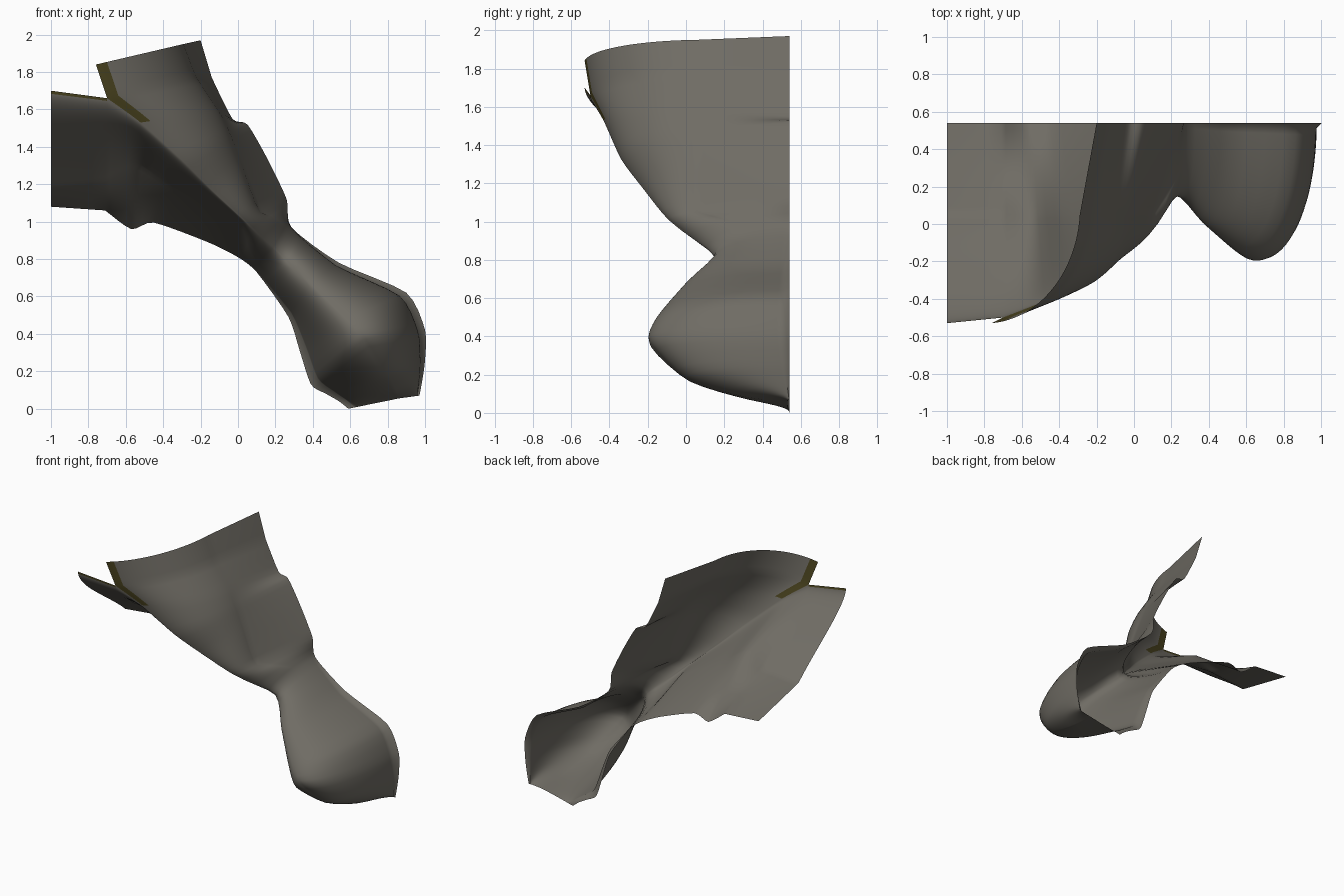
import bpy, bmesh, math
from mathutils import Vector

if "Cube" in bpy.data.objects:
    bpy.data.objects.remove(bpy.data.objects["Cube"])

CUT = 0.54          # flat open side of the half shell
SUB, N, M = 4, 36, 12  # steps between stations, steps per section, steps up to the fold
NECK = 6            # station index of the narrow neck

# top and bottom edge on the cut plane (x, z), from flared rim to bulb tip
TOP = [(-.20, 1.97), (-.14, 1.77), (-.03, 1.55), (.05, 1.52), (.155, 1.34), (.26, 1.12),
       (.285, .97), (.54, .78), (.90, .62), (1.0, .42), (1.0, .26), (.985, .15), (.97, .07)]
BOTTOM = [(-1, 1.08), (-.71, 1.06), (-.57, .96), (-.45, .995), (-.16, .89), (.0, .81),
          (.10, .73), (.27, .49), (.33, .31), (.39, .13), (.47, .08), (.54, .04), (.59, .0)]
# crest that bulges toward the front (x, y, z)
CREST = [(-.76, -.53, 1.84), (-.70, -.50, 1.66), (-.52, -.43, 1.53), (-.30, -.34, 1.33),
         (-.14, -.22, 1.17), (.03, -.09, 1.01), (.23, .15, .82), (.38, .0, .67),
         (.58, -.16, .48), (.67, -.19, .37), (.79, .0, .185), (.84, .28, .09), (.86, .53, .055)]
LOWER_CORNER = (-1, -.53, 1.70)  # crest end of the lower petal, past the slit
# fold lines along each petal, from rim to neck
FOLD_UP = [(-.29, .05, 1.95), (-.22, .05, 1.77), (-.10, .05, 1.59), (-.04, .05, 1.47),
           (.02, .05, 1.31), (.12, .07, 1.05), (.27, .33, .94)]
FOLD_LOW = [(-1, .05, 1.19), (-.71, .05, 1.22), (-.55, .05, 1.31), (-.38, .05, 1.20),
            (-.14, .05, 1.06), (.03, .07, .95), (.12, .33, .75)]


def material(name, rgb):
    m = bpy.data.materials.new(name)
    m.diffuse_color = (*rgb, 1)
    m.use_nodes = True
    m.node_tree.nodes["Principled BSDF"].inputs["Base Color"].default_value = m.diffuse_color
    return m


def smooth_path(pts):
    """Straight first span (rim), then Catmull-Rom through the rest."""
    pts = [Vector(p) if len(p) == 3 else Vector((p[0], CUT, p[1])) for p in pts]
    out = []
    last = len(pts) - 1
    for i in range(last):
        a, b = pts[i], pts[i + 1]
        p, q = pts[max(i - 1, 1)], pts[min(i + 2, last)]
        for k in range(SUB):
            t = k / SUB
            if i == 0:
                out.append(a.lerp(b, t))
                continue
            m0, m1 = (b - p) * .35, (q - a) * .35
            out.append(a * (2*t**3 - 3*t*t + 1) + m0 * (t**3 - 2*t*t + t)
                       + b * (3*t*t - 2*t**3) + m1 * (t**3 - t*t))
    out.append(pts[last])
    return out


def quarter(e, c, t):
    """Quarter ellipse from e (side) to c (front)."""
    s, k = math.sin(t * math.pi / 2), math.cos(t * math.pi / 2)
    return Vector((c.x + (e.x - c.x) * k, e.y + (c.y - e.y) * s, c.z + (e.z - c.z) * k))


def slack(e, c, t, pull):
    """Nearly straight curve from e that turns flat to the front at c."""
    h = Vector((c.x + (e.x - c.x) * pull, c.y, c.z + (e.z - c.z) * pull))
    g = e.lerp(c, .35)
    u = 1 - t
    return e * u**3 + g * (3*u*u*t) + h * (3*u*t*t) + c * t**3


def petal_point(e, f, c, j, upper):
    """Flat panel from edge to fold, then a bowed panel from fold to crest."""
    if j <= M:
        return e.lerp(f, j / M)
    t = (j - M) / (N - M)
    return f.lerp(c, t).lerp(quarter(f, c, t), .9) if upper else slack(f, c, t, .25)


def bulb_point(e, c, j, inset, upper):
    """Round section, stepped in behind the flange of the opening."""
    t = j / N
    p = quarter(e, c, t) if upper else quarter(e, c, t).lerp(slack(e, c, t, .4), .6)
    if j > 0:
        k = 1 - inset * math.cos(t * math.pi / 2)
        p.x, p.z = c.x + (p.x - c.x) * k, c.z + (p.z - c.z) * k
    return p


def half_skin(bm, edge, fold, crest, upper):
    edge, fold, crest = smooth_path(edge), smooth_path(fold), smooth_path(crest)
    rows = []
    for r, (e, c) in enumerate(zip(edge, crest)):
        s = r / SUB
        f = fold[min(r, len(fold) - 1)]
        w = min(1, max(0, s - NECK + 1))     # petal section turns into bulb section
        inset = .11 * min(1, max(0, s - NECK))
        rows.append([bm.verts.new(petal_point(e, f, c, j, upper).lerp(
            bulb_point(e, c, j, inset, upper), w)) for j in range(N + 1)])
    for r in range(len(rows) - 1):
        for j in range(N):
            q = [rows[r][j], rows[r][j+1], rows[r+1][j+1], rows[r+1][j]]
            face = bm.faces.new(q if upper else q[::-1])
            # olive border along both lips of the slit
            border = (r < 2 * SUB and j >= N - 2) if upper else (r < SUB and j == N - 1)
            face.material_index = 1 if border else 0


# flared half trumpet with two petals, slit rim, neck and hollow bulb
bm = bmesh.new()
half_skin(bm, TOP, FOLD_UP, CREST, True)
half_skin(bm, BOTTOM, FOLD_LOW, [LOWER_CORNER] + CREST[1:], False)
bmesh.ops.remove_doubles(bm, verts=bm.verts[:], dist=.0005)
bmesh.ops.recalc_face_normals(bm, faces=bm.faces[:])
mesh = bpy.data.meshes.new("trumpet_shell")
bm.to_mesh(mesh)
bm.free()
mesh.materials.append(material("warm grey", (.16, .15, .128)))
mesh.materials.append(material("dark olive", (.07, .058, .014)))
shell = bpy.data.objects.new("trumpet_shell", mesh)
bpy.context.collection.objects.link(shell)
bpy.context.view_layer.objects.active = shell
shell.select_set(True)
bpy.ops.object.shade_smooth_by_angle(angle=math.radians(50))
